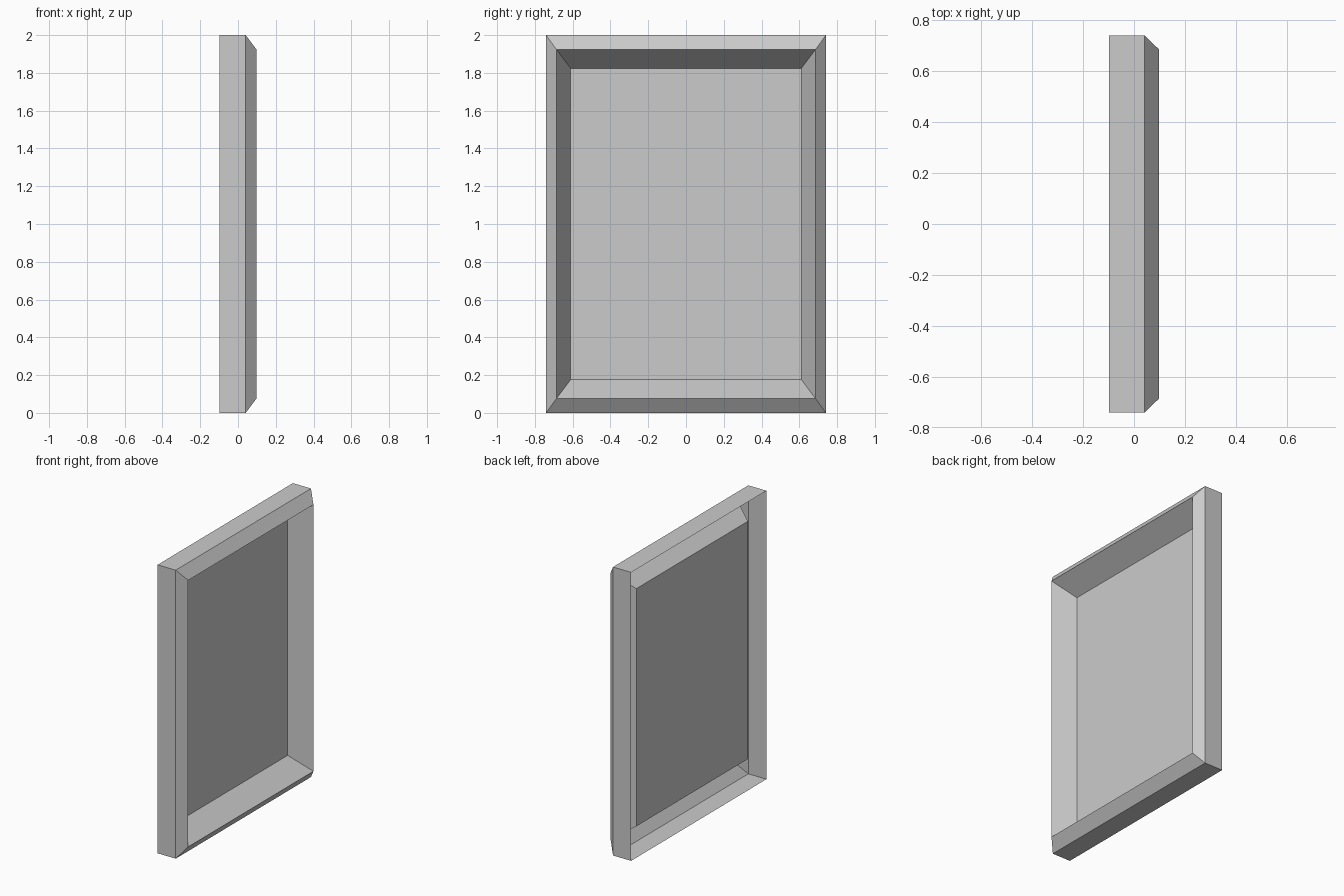
import bpy, bmesh

if "Cube" in bpy.data.objects:
    bpy.data.objects.remove(bpy.data.objects["Cube"])

# Profile rings: depth x, half width y, half height z (about z = 1)
RINGS = [
    (-0.098, 0.741, 1.000),   # open back rim
    (0.041, 0.741, 1.000),    # outer shoulder
    (0.098, 0.686, 0.924),    # front ridge
    (-0.047, 0.611, 0.824),   # recessed panel edge
]


def ring(bm, x, hy, hz):
    return [bm.verts.new((x, sy * hy, 1 + sz * hz))
            for sy, sz in ((-1, -1), (1, -1), (1, 1), (-1, 1))]


def add_object(name, bm):
    mesh = bpy.data.meshes.new(name)
    bm.to_mesh(mesh)
    bm.free()
    obj = bpy.data.objects.new(name, mesh)
    bpy.context.collection.objects.link(obj)
    return obj


# Hollow mitred frame, open at the back
bm = bmesh.new()
loops = [ring(bm, *r) for r in RINGS]
for a, b in zip(loops, loops[1:]):
    for i in range(4):
        j = (i + 1) % 4
        bm.faces.new((a[i], a[j], b[j], b[i]))
add_object("frame", bm)

# Recessed flat panel facing +x
bm = bmesh.new()
bm.faces.new(ring(bm, *RINGS[-1]))
add_object("panel", bm)
